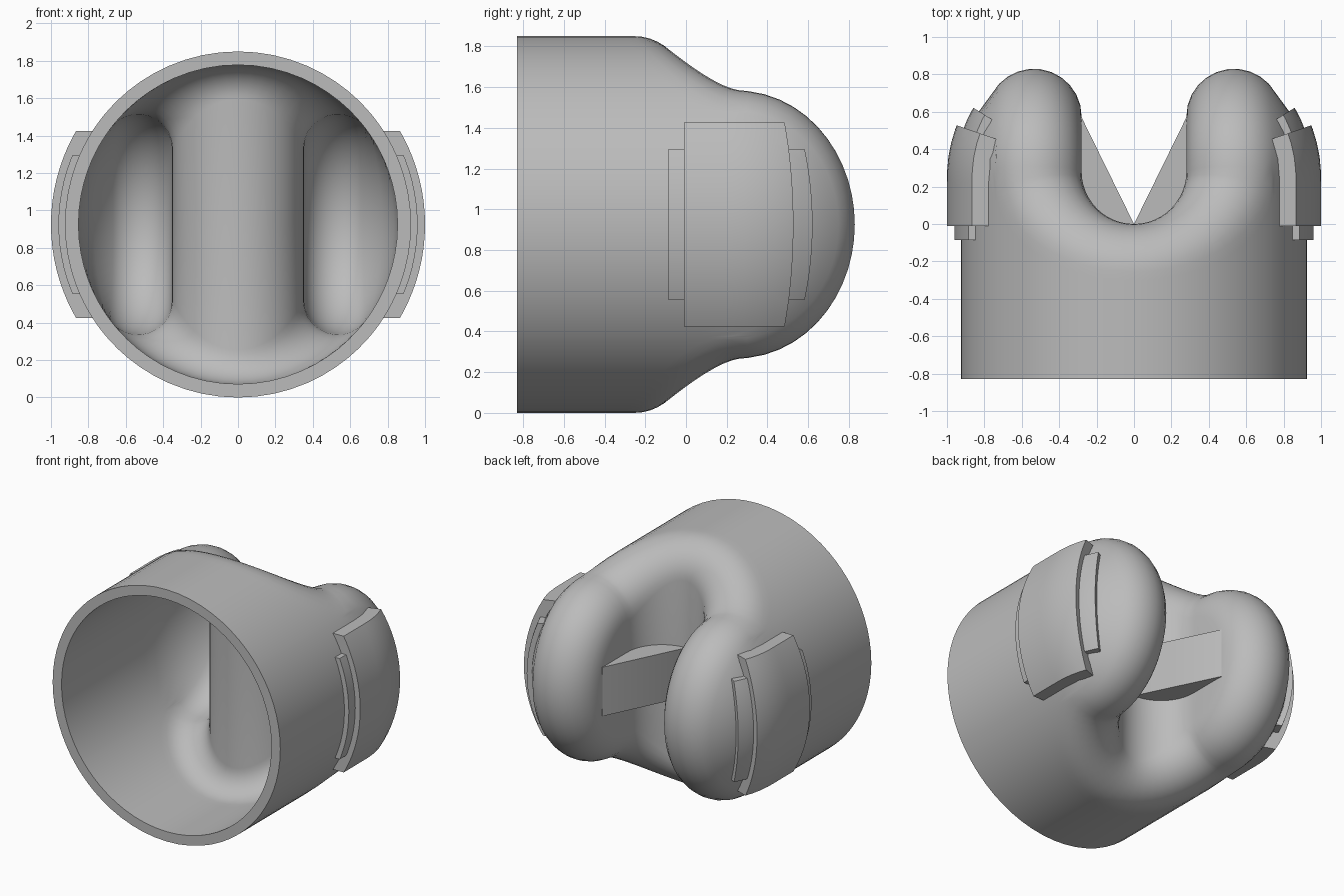
import bpy
import bmesh
from math import sin, cos, asin, sqrt, pi, radians
from mathutils import Vector

cube = bpy.data.objects.get("Cube")
if cube:
    bpy.data.objects.remove(cube, do_unlink=True)

# Core skeleton: a domed cylinder with a U-shaped trench, rounded by an offset
MID_Z = 0.925
ROUND = 0.255             # edge rounding
R = MID_Z - ROUND         # core radius
W = 0.28 + ROUND          # core trench half width
TRENCH_Y = 0.28
DOME_Y = 0.25
SQUASH = 0.806            # dome depth against radius
FRONT_Y = -0.83
WALL = 0.072

grey = bpy.data.materials.new("plain grey")
grey.use_nodes = True
grey.diffuse_color = (0.5, 0.5, 0.5, 1)
bsdf = next(n for n in grey.node_tree.nodes if n.type == "BSDF_PRINCIPLED")
bsdf.inputs["Base Color"].default_value = (0.5, 0.5, 0.5, 1)


def finish(bm, name):
    bmesh.ops.recalc_face_normals(bm, faces=bm.faces)
    mesh = bpy.data.meshes.new(name)
    bm.to_mesh(mesh)
    bm.free()
    mesh.materials.append(grey)
    obj = bpy.data.objects.new(name, mesh)
    obj.location.z = MID_Z
    bpy.context.collection.objects.link(obj)
    bpy.ops.object.select_all(action="DESELECT")
    obj.select_set(True)
    bpy.context.view_layer.objects.active = obj
    bpy.ops.object.shade_smooth_by_angle(angle=radians(32))


def dome(u, s, offset):
    """Point and normal on the domed cylinder; u is the radial direction, s runs along y."""
    phi = max(0, (s - DOME_Y) / (SQUASH * R))
    core = u * (R * cos(phi))
    core.y = DOME_Y + SQUASH * R * sin(phi) if phi > 0 else s
    normal = u * cos(phi) + Vector((0, sin(phi) / SQUASH, 0))
    normal.normalize()
    return core + normal * offset, normal


def bridge_grid(bm, rows, closed):
    """Quads between rows of vertices, each row being a closed section."""
    grid = [[bm.verts.new(p) for p in row] for row in rows]
    pairs = list(zip(grid, grid[1:]))
    if closed:
        pairs.append((grid[-1], grid[0]))
    for a, b in pairs:
        for j in range(len(a) if not closed else len(a) - 1):
            k = (j + 1) % len(a)
            bm.faces.new((a[j], a[k], b[k], b[j]))
    return grid


# Ridge line where trench meets dome, one quarter, with its trench-side normal
quarter = []
for i in range(13):
    a = i / 12 * pi / 2
    x, y = W * sin(a), TRENCH_Y - W * cos(a)
    z = sqrt(R * R - x * x - (max(0, y - DOME_Y) / SQUASH) ** 2)
    quarter.append((Vector((x, y, z)), Vector((-sin(a), cos(a), 0))))
tall = sqrt(R * R - W * W)
start = asin((TRENCH_Y - DOME_Y) / (SQUASH * tall))
for i in range(1, 13):
    b = start + (pi / 2 - start) * i / 12
    quarter.append((Vector((W, DOME_Y + SQUASH * tall * sin(b), tall * cos(b))),
                    Vector((-1, 0, 0))))


def flip(points, sx, sz):
    m = Vector((sx, 1, sz))
    return [(p * m, n * m) for p, n in points]


ridge = (quarter + flip(quarter[-2::-1], 1, -1)
         + flip(quarter[1:], -1, -1) + flip(quarter[-2:0:-1], -1, 1))


def section(p, n, offset):
    """Trench wall, rounded ridge, dome and cylinder, ending at the front rim."""
    u = Vector((p.x, 0, p.z)).normalized()
    s = p.y
    if s > DOME_Y:
        s = DOME_Y + SQUASH * R * asin(min(1, (s - DOME_Y) / (SQUASH * R)))
    normal = dome(u, s, offset)[1]
    wall = p + n * offset
    pts = [Vector((wall.x, wall.y, 0))]
    pts += [p + n.slerp(normal, t / 10) * offset for t in range(11)]
    pts += [dome(u, s + (FRONT_Y - s) * t / 12, offset)[0] for t in range(1, 13)]
    return pts


# Hollow body
bm = bmesh.new()
rows = [section(p, n, ROUND) + section(p, n, ROUND - WALL)[::-1] for p, n in ridge]
bridge_grid(bm, rows, True)
bmesh.ops.remove_doubles(bm, verts=bm.verts, dist=0.0002)
finish(bm, "hollow_body")


# Curved side pads, trimmed flat on every edge
def pad(name, side, radius, half_z, back_y, end, tilt):
    bm = bmesh.new()
    rows = []
    for i in range(25):
        t = radians(-42 + 84 * i / 24)
        u = Vector((side * cos(t), 0, sin(t)))
        steps = [-0.3 + 1.05 * j / 24 for j in range(25)]
        rows.append([dome(u, s, radius - R)[0] for s in steps]
                    + [dome(u, s, ROUND - 0.04)[0] for s in reversed(steps)])
    grid = bridge_grid(bm, rows, False)
    bm.faces.new(grid[0])
    bm.faces.new(grid[-1])
    cuts = [((0, 0, half_z), (0, 0, 1)), ((0, 0, -half_z), (0, 0, -1)),
            ((0, back_y, 0), (0, -1, 0)),
            ((side * end[0], end[1], 0), (-side * sin(tilt), cos(tilt), 0))]
    for co, no in cuts:
        cut = bmesh.ops.bisect_plane(bm, geom=bm.verts[:] + bm.edges[:] + bm.faces[:],
                                     plane_co=co, plane_no=no, clear_outer=True)
        edges = [e for e in cut["geom_cut"] if isinstance(e, bmesh.types.BMEdge)]
        bmesh.ops.holes_fill(bm, edges=edges, sides=0)
    finish(bm, name)


# Wedge filling between trench wall and a straight slanted face
def wedge(name, side):
    bm = bmesh.new()
    r = 0.31
    outline = [(0, 0), (0.28, 0.57), (r, 0.57)]
    outline += [(r * cos(i / 12 * pi / 2), TRENCH_Y - r * sin(i / 12 * pi / 2))
                for i in range(13)]
    face = bm.faces.new([bm.verts.new((side * x, y, -0.18)) for x, y in outline])
    top = bmesh.ops.extrude_face_region(bm, geom=[face])["geom"]
    bmesh.ops.translate(bm, vec=(0, 0, 0.36),
                        verts=[v for v in top if isinstance(v, bmesh.types.BMVert)])
    finish(bm, name)


for label, side in (("left", 1), ("right", -1)):
    pad(label + "_large_pad", side, 1.0, 0.5, -0.01, (0.955, 0.53), radians(19))
    pad(label + "_small_pad", side, 0.96, 0.37, -0.085, (0.865, 0.625), radians(32))
    wedge(label + "_trench_wedge", side)
